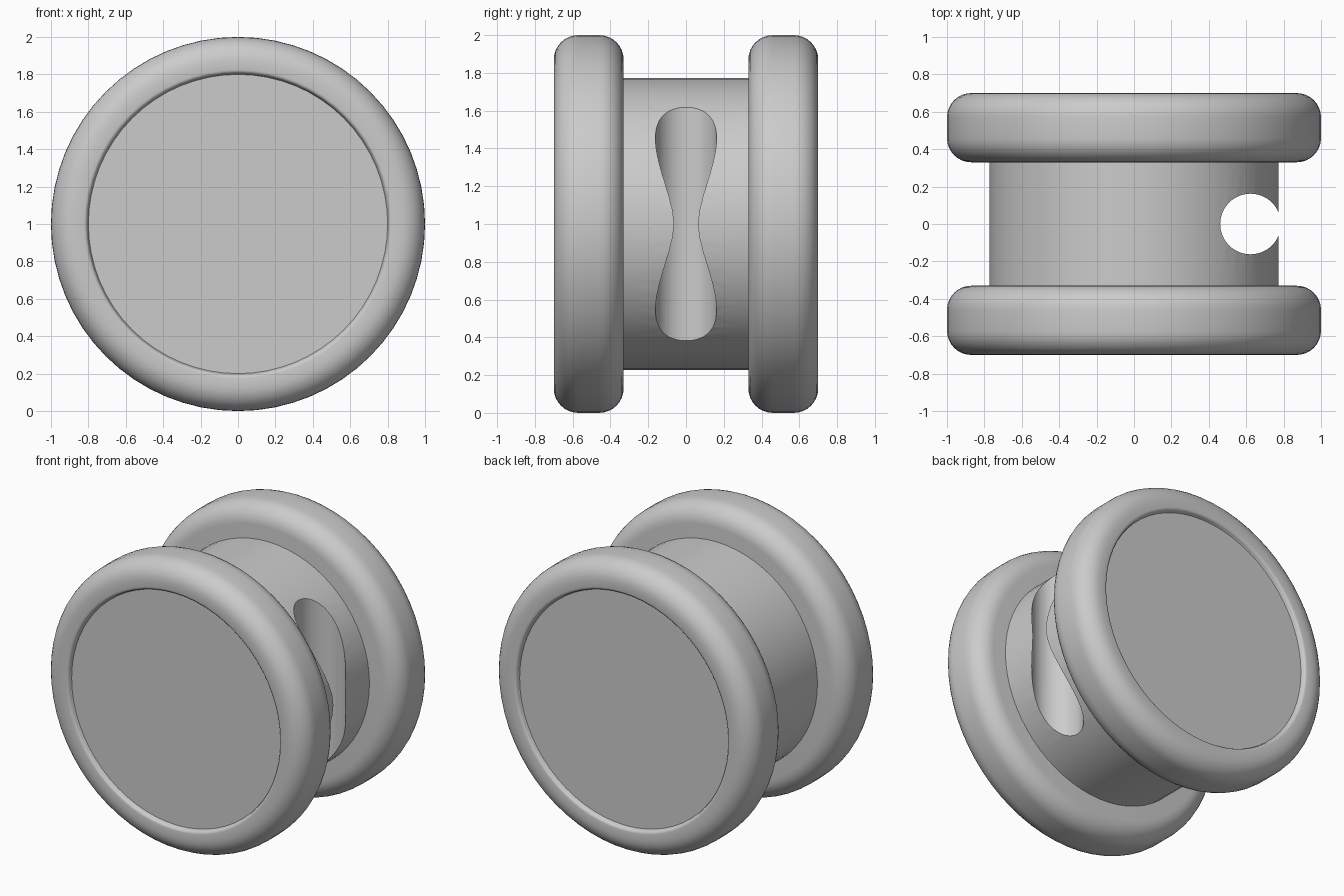
import bpy, bmesh, math
from mathutils import Matrix, Vector

cube = bpy.data.objects.get("Cube")
if cube:
    bpy.data.objects.remove(cube, do_unlink=True)

grey = bpy.data.materials.new("plain_grey")
grey.use_nodes = True
tone = (0.6, 0.6, 0.6, 1)
grey.diffuse_color = tone
grey.node_tree.nodes["Principled BSDF"].inputs["Base Color"].default_value = tone

CENTRE = Vector((0, 0, 1))


def finish(name, bm):
    bmesh.ops.recalc_face_normals(bm, faces=bm.faces)
    mesh = bpy.data.meshes.new(name)
    bm.to_mesh(mesh)
    bm.free()
    mesh.materials.append(grey)
    obj = bpy.data.objects.new(name, mesh)
    bpy.context.collection.objects.link(obj)
    return obj


def smooth(obj):
    bpy.ops.object.select_all(action="DESELECT")
    obj.select_set(True)
    bpy.context.view_layer.objects.active = obj
    bpy.ops.object.shade_smooth_by_angle(angle=math.radians(35))


def arc(r, y, radius, start, end, steps=8):
    """Profile points (distance from axle, y) round a corner."""
    angles = [math.radians(start + (end - start) * i / steps) for i in range(steps + 1)]
    return [(r + radius * math.cos(a), y + radius * math.sin(a)) for a in angles]


def lathe(name, profile, side, segments=64):
    """Spin a profile round the axle, which runs along y."""
    bm = bmesh.new()
    verts = [bm.verts.new((r, side * y, 0)) for r, y in profile]
    edges = [bm.edges.new(pair) for pair in zip(verts, verts[1:])]
    bmesh.ops.spin(bm, geom=verts + edges, cent=(0, 0, 0), axis=(0, 1, 0),
                   angle=math.tau, steps=segments, use_merge=True)
    bmesh.ops.remove_doubles(bm, verts=bm.verts, dist=0.0001)
    bmesh.ops.translate(bm, verts=bm.verts, vec=CENTRE)
    return finish(name, bm)


def cylinder(name, radius, depth, matrix, segments=64):
    bm = bmesh.new()
    bmesh.ops.create_cone(bm, cap_ends=True, segments=segments, radius1=radius,
                          radius2=radius, depth=depth, matrix=matrix)
    return finish(name, bm)


# Rounded end discs, each with a shallow recessed outer face
inner, outer, recess, round_r = 0.33, 0.70, 0.67, 0.13
profile = [(0, inner)]
profile += arc(1 - round_r, inner + round_r, round_r, -90, 0)
profile += arc(1 - round_r, outer - round_r, round_r, 0, 90)
profile += arc(0.825, outer - 0.02, 0.02, 90, 180, 4)
profile += [(0.80, recess), (0, recess)]
for name, side in (("front_disc", -1), ("back_disc", 1)):
    smooth(lathe(name, profile, side))

# Hub with an upright bore that breaks out through its side
hub = cylinder("hub", 0.772, 2 * inner + 0.02,
               Matrix.Translation(CENTRE) @ Matrix.Rotation(math.pi / 2, 4, "X"))
cutter = cylinder("bore_cutter", 0.162, 3, Matrix.Translation((0.623, 0, 1)))
cut = hub.modifiers.new("bore", "BOOLEAN")
cut.object = cutter
cut.operation = "DIFFERENCE"
cut.solver = "EXACT"
bpy.context.view_layer.objects.active = hub
bpy.ops.object.modifier_apply(modifier=cut.name)
bpy.data.objects.remove(cutter, do_unlink=True)
smooth(hub)
